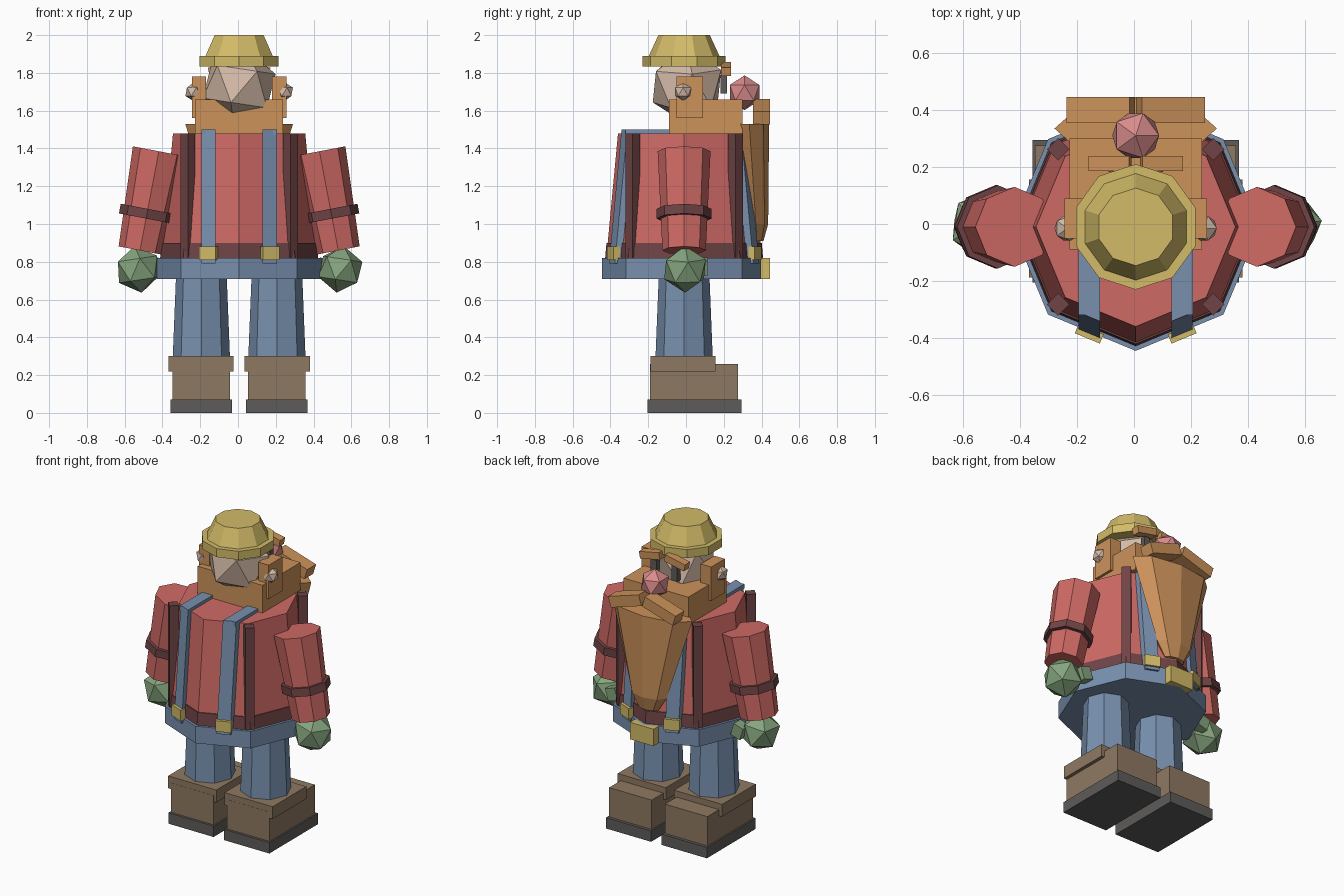
import bpy, bmesh, math
from mathutils import Vector, Matrix

if "Cube" in bpy.data.objects:
    bpy.data.objects.remove(bpy.data.objects["Cube"])

CX, CY = 0.006, -0.01      # body axis


def colour(name, r, g, b):
    m = bpy.data.materials.new(name)
    lin = [((c / 255 + 0.055) / 1.055) ** 2.4 for c in (r, g, b)]
    m.diffuse_color = (*lin, 1)
    m.use_nodes = True
    m.node_tree.nodes["Principled BSDF"].inputs["Base Color"].default_value = m.diffuse_color
    return m


RED = colour("red_shirt", 207, 106, 101)
MAROON = colour("dark_red_trim", 112, 68, 70)
BLUE = colour("blue_denim", 120, 144, 174)
BROWN = colour("brown_leather", 143, 121, 98)
GREY = colour("dark_grey", 94, 92, 90)
HAIR = colour("ginger_hair", 204, 146, 90)
GOLD = colour("yellow_metal", 210, 187, 104)
GREEN = colour("green_glove", 133, 164, 126)
SKIN = colour("skin", 212, 186, 168)
PINK = colour("pink_nose", 218, 140, 140)


def finish(name, bm, mat):
    bmesh.ops.recalc_face_normals(bm, faces=bm.faces)
    me = bpy.data.meshes.new(name)
    bm.to_mesh(me)
    bm.free()
    me.materials.append(mat)
    ob = bpy.data.objects.new(name, me)
    bpy.context.collection.objects.link(ob)
    return ob


def box(name, mat, centre, size, ry=0.0, rz=0.0):
    bm = bmesh.new()
    m = (Matrix.Translation(centre) @ Matrix.Rotation(rz, 4, 'Z')
         @ Matrix.Rotation(ry, 4, 'Y') @ Matrix.Diagonal((*size, 1)))
    bmesh.ops.create_cube(bm, size=1, matrix=m)
    return finish(name, bm, mat)


def ball(name, mat, centre, r, rot=0.0):
    bm = bmesh.new()
    m = Matrix.Translation(centre) @ Matrix.Rotation(rot, 4, 'Y') @ Matrix.Rotation(rot, 4, 'Z')
    bmesh.ops.create_icosphere(bm, subdivisions=1, radius=r, matrix=m)
    return finish(name, bm, mat)


def loft(name, mat, rings, sides=8):
    """Stack of horizontal rings: (x, y, z, rx, ry)."""
    bm = bmesh.new()
    loops = []
    for x, y, z, rx, ry in rings:
        loops.append([bm.verts.new((x + rx * math.sin(a), y + ry * math.cos(a), z))
                      for a in (2 * math.pi * i / sides for i in range(sides))])
    for a, b in zip(loops, loops[1:]):
        for i in range(sides):
            j = (i + 1) % sides
            bm.faces.new((a[i], a[j], b[j], b[i]))
    bm.faces.new(loops[0])
    bm.faces.new(loops[-1])
    return finish(name, bm, mat)


def tube(name, mat, p0, p1, r0, r1, sides=8):
    """Tapered prism along the line p0 (bottom) to p1 (top)."""
    p0, p1 = Vector(p0), Vector(p1)
    d = p1 - p0
    tilt = Matrix.Rotation(math.atan2(d.x, d.z), 4, 'Y')
    ob = loft(name, mat, [(0, 0, 0, r0, r0), (0, 0, d.length, r1, r1)], sides)
    ob.data.transform(Matrix.Translation(p0) @ tilt)
    return ob


# Torso, hem and trouser waist
loft("trouser_waist", BLUE, [(CX, CY, 0.71, .435, .435), (CX, CY, 0.82, .435, .435)])
loft("shirt_body", RED, [(CX, CY, 0.82, .412, .412), (CX, CY, 1.48, .35, .35)])
loft("shirt_hem", MAROON, [(CX, CY, 0.82, .418, .418), (CX, CY, 0.90, .411, .411)])


def torso_y(x, z):
    """Distance of the angled torso face from the axis at side offset x."""
    r = 0.412 - 0.062 * (z - 0.82) / 0.66
    return r - 0.414 * x


def strap(name, s, f):
    """Brace strip lying along the sloped shirt face."""
    bm = bmesh.new()
    rows = []
    for z in (0.79, 1.50):
        for x, out in ((.125, .035), (.2, .035), (.2, -.02), (.125, -.02)):
            rows.append(bm.verts.new((CX + s * x, CY + f * (torso_y(x, z) + out), z)))
    a, b = rows[:4], rows[4:]
    for i in range(4):
        j = (i + 1) % 4
        bm.faces.new((a[i], a[j], b[j], b[i]))
    bm.faces.new(a)
    bm.faces.new(b)
    finish(name, bm, BLUE)


for s, side in ((-1, "left"), (1, "right")):
    # Braces, buckles and corner trim
    for f, end in ((-1, "rear"), (1, "front")):
        strap(f"{end}_brace_{side}", s, f)
        box(f"{end}_brace_buckle_{side}", GOLD,
            (CX + s * .163, CY + f * .375, .845), (.095, .035, .07), rz=-s * f * math.radians(22.5))
        box(f"{end}_corner_trim_{side}", MAROON,
            (CX + s * .272, CY + f * .272, 1.15), (.056, .056, .66), rz=math.radians(45))
    box(f"shoulder_brace_{side}", BLUE, (CX + s * .163, CY, 1.485), (.075, .62, .03))

    # Legs and boots
    lx = CX + s * .2
    loft(f"leg_{side}", BLUE, [(lx, CY, .28, .152, .152), (lx, CY, .73, .134, .134)])
    box(f"boot_sole_{side}", GREY, (lx, .045, .035), (.325, .50, .07))
    box(f"boot_{side}", BROWN, (lx, .043, .165), (.305, .465, .19))
    box(f"boot_cuff_{side}", BROWN, (CX + s * .202, -.016, .26), (.345, .345, .08))

    # Arms and gloves
    top = Vector((CX + s * .425, CY, 1.385))
    low = Vector((CX + s * .525, CY, .86))
    tube(f"arm_{side}", RED, low, top, .115, .14)
    ax = (top - low).normalized()
    mid = low.lerp(top, .37)
    tube(f"sleeve_band_{side}", MAROON, mid - ax * .026, mid + ax * .026, .146, .146)
    ball(f"glove_{side}", GREEN, (CX + s * .535, CY + .005, .76), .125, rot=s * .15)
    box(f"thumb_{side}", GREEN, (CX + s * .45, .08, .775), (.07, .07, .08), ry=s * .3)

    # Ears, sideburns, eyes, brows and moustache
    ball(f"ear_{side}", SKIN, (CX + s * .24, -.015, 1.70), .05)
    box(f"sideburn_{side}", HAIR, (CX + s * .212, .02, 1.67), (.075, .14, .22))
    box(f"eye_{side}", GREY, (CX + s * .075, .20, 1.74), (.04, .035, .10))
    box(f"brow_{side}", HAIR, (CX + s * .09, .212, 1.82), (.145, .052, .045), ry=s * .2)
    box(f"moustache_{side}", HAIR, (CX + s * .122, .40, 1.595), (.23, .09, .07), ry=s * .3)

# Belt buckle
box("belt_buckle", GOLD, (CX, .42, .765), (.17, .05, .11))

# Head, nose and beard
ball("head", SKIN, (CX, .005, 1.73), .205, rot=.15)
ball("nose", PINK, (CX, .31, 1.695), .092)
box("beard_collar", HAIR, (CX, .105, 1.57), (.465, .39, .18))
loft("beard", HAIR, [(CX, .375, .91, .07, .035), (CX, .37, 1.0, .125, .065),
                     (CX, .335, 1.53, .285, .105)])

# Hard hat
loft("hat_brim", GOLD, [(CX, CY, 1.835, .22, .22), (CX, CY, 1.89, .22, .22)], 10)
loft("hat_dome", GOLD, [(CX, CY, 1.89, .187, .187), (CX, CY, 2.0, .136, .136)], 10)
